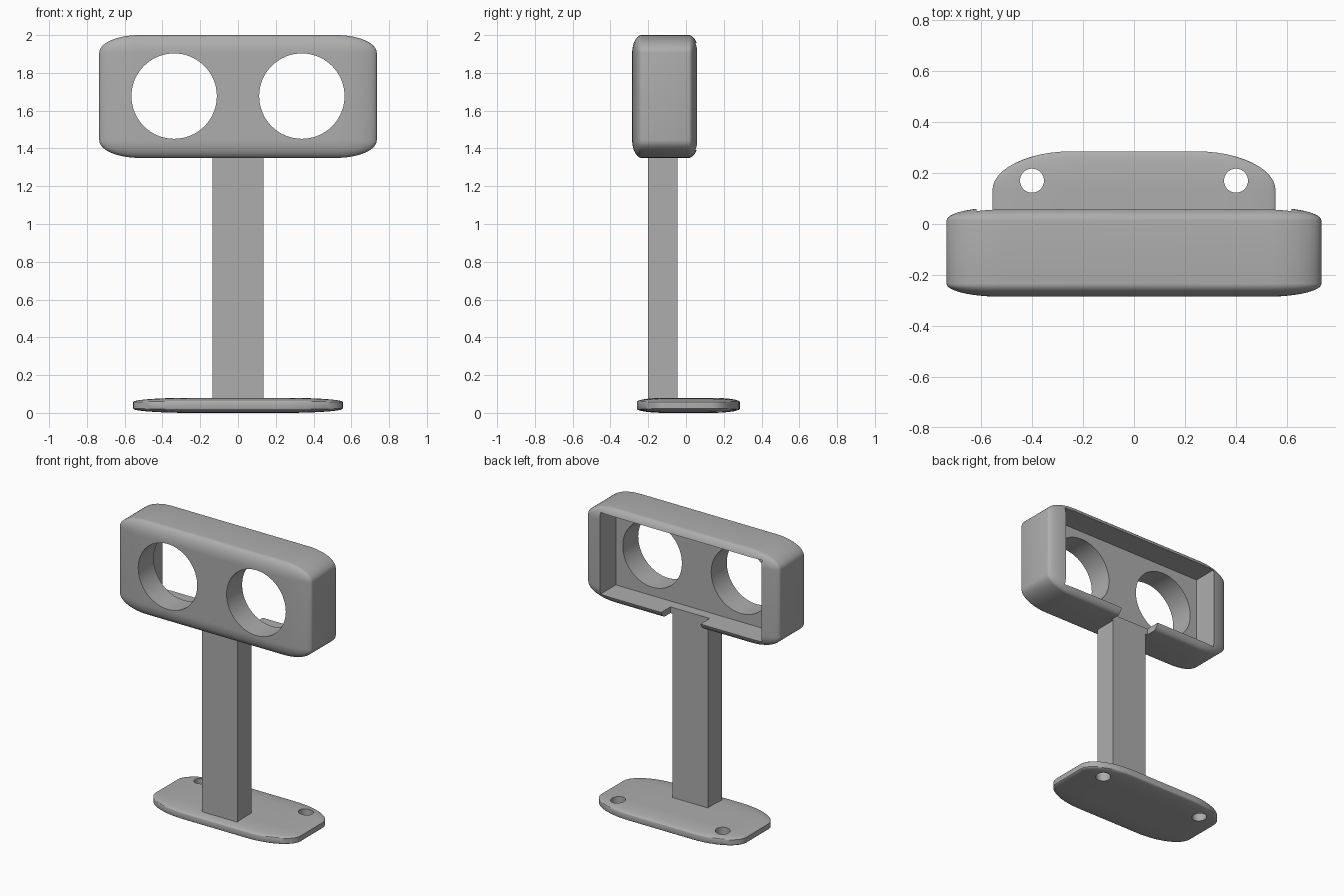
import bpy, bmesh
from math import radians
from mathutils import Matrix, Vector

if "Cube" in bpy.data.objects:
    bpy.data.objects.remove(bpy.data.objects["Cube"])

grey = bpy.data.materials.new("plain grey")
grey.use_nodes = True
grey.diffuse_color = (0.42, 0.42, 0.42, 1)
grey.node_tree.nodes["Principled BSDF"].inputs["Base Color"].default_value = (0.42, 0.42, 0.42, 1)


def finish(bm, name):
    mesh = bpy.data.meshes.new(name)
    bm.to_mesh(mesh)
    bm.free()
    obj = bpy.data.objects.new(name, mesh)
    bpy.context.collection.objects.link(obj)
    mesh.materials.append(grey)
    return obj


def block(name, low, high, rounding=0):
    """Box between two corners; rounding is a share of each half size."""
    low, high = Vector(low), Vector(high)
    bm = bmesh.new()
    bmesh.ops.create_cube(bm, size=2)
    if rounding:
        bmesh.ops.bevel(bm, geom=bm.edges[:], offset=rounding, segments=12,
                        profile=0.5, affect='EDGES', clamp_overlap=True)
    bmesh.ops.scale(bm, vec=(high - low) / 2, verts=bm.verts)
    bmesh.ops.translate(bm, vec=(high + low) / 2, verts=bm.verts)
    return finish(bm, name)


def rod(name, centre, radius, length, along_y=False):
    bm = bmesh.new()
    turn = Matrix.Rotation(radians(90 if along_y else 0), 4, 'X')
    bmesh.ops.create_cone(bm, cap_ends=True, segments=64, radius1=radius,
                          radius2=radius, depth=length,
                          matrix=Matrix.Translation(centre) @ turn)
    return finish(bm, name)


def carve(obj, cutters):
    bpy.context.view_layer.objects.active = obj
    for cutter in cutters:
        cutter.hide_render = True
        mod = obj.modifiers.new("cut", 'BOOLEAN')
        mod.operation = 'DIFFERENCE'
        mod.solver = 'EXACT'
        mod.object = cutter
        bpy.ops.object.modifier_apply(modifier=mod.name)
        bpy.data.objects.remove(cutter)


def smooth(obj):
    bpy.ops.object.select_all(action='DESELECT')
    obj.select_set(True)
    bpy.context.view_layer.objects.active = obj
    bpy.ops.object.shade_smooth_by_angle(angle=radians(30))


# Hollow head with two round openings, open at the back
head = block("head_shell", (-0.735, -0.285, 1.35), (0.735, 0.065, 2.0), 0.29)
cuts = [block("cavity_cutter", (-0.617, -0.115, 1.393), (0.617, 0.2, 1.957)),
        block("notch_cutter", (-0.15, -0.045, 1.3), (0.15, 0.2, 1.5))]
cuts += [rod("eye_cutter", (s * 0.338, -0.1, 1.677), 0.226, 1, True) for s in (-1, 1)]
carve(head, cuts)
smooth(head)

# Upright post
post = block("post", (-0.135, -0.2, 0.04), (0.135, -0.045, 1.38))

# Rounded foot plate with two screw holes
foot = block("foot_plate", (-0.555, -0.26, 0), (0.555, 0.285, 0.08), 0.56)
carve(foot, [rod("screw_cutter", (s * 0.4, 0.17, 0.04), 0.047, 0.5) for s in (-1, 1)])
smooth(foot)
